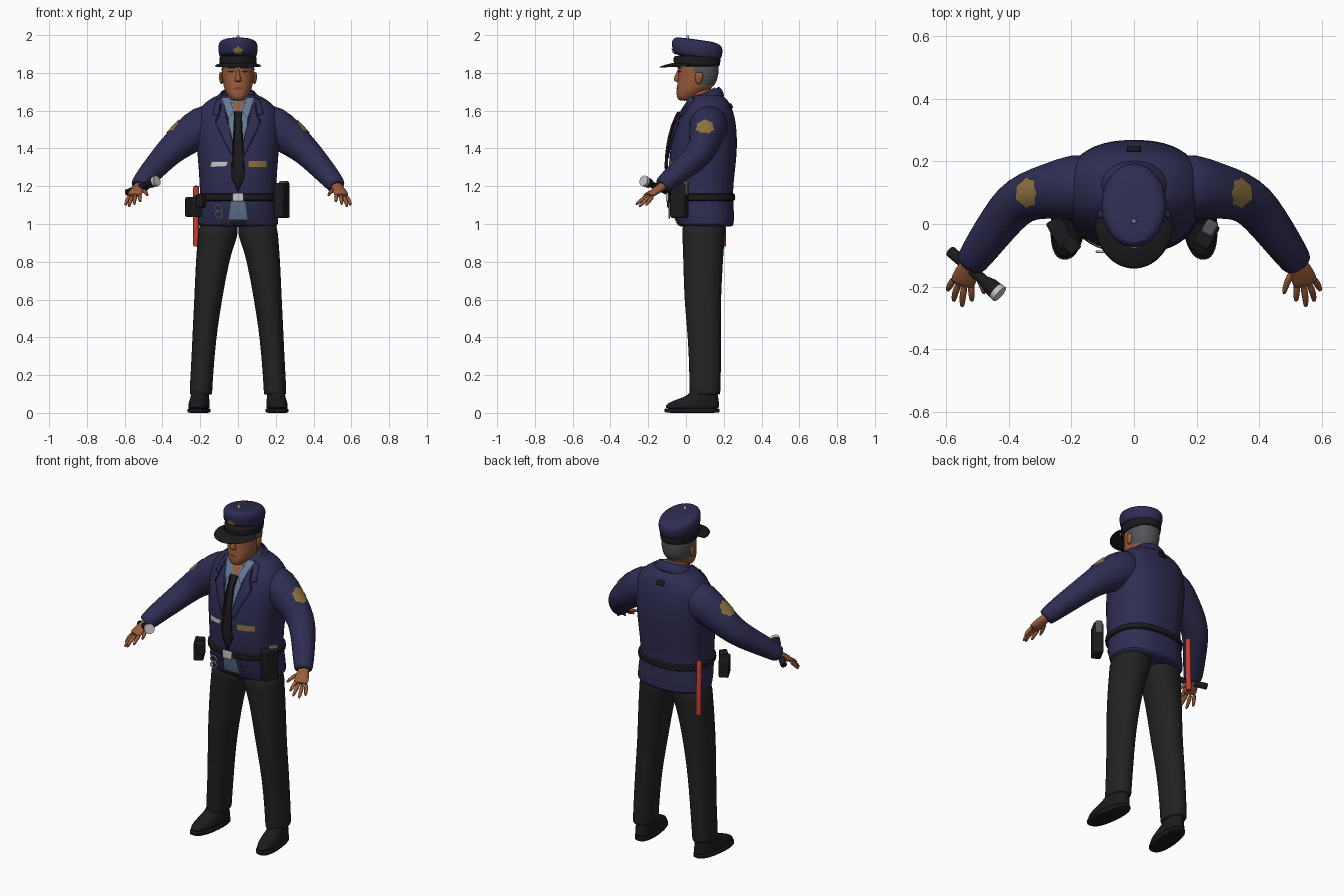
import bpy, bmesh
from math import sin, cos, pi, copysign, radians
from mathutils import Vector, Matrix
from mathutils.bvhtree import BVHTree

if "Cube" in bpy.data.objects:
    bpy.data.objects.remove(bpy.data.objects["Cube"])


def material(name, *rgb):
    m = bpy.data.materials.new(name)
    m.use_nodes = True
    m.diffuse_color = (*rgb, 1)
    m.node_tree.nodes["Principled BSDF"].inputs["Base Color"].default_value = (*rgb, 1)
    return m


navy = material("navy cloth", .028, .026, .085)
black = material("black cloth", .016, .016, .016)
leather = material("dark leather", .011, .011, .013)
skin = material("brown skin", .32, .105, .042)
lip = material("dark lips", .17, .05, .025)
grey = material("grey hair", .085, .09, .1)
red = material("red", .6, .05, .035)
gold = material("gold", .27, .17, .05)
silver = material("silver", .55, .55, .55)
shirt = material("pale blue shirt", .13, .19, .3)


def finish(bm, name, mats, mirror=False, sub=0, bevel=0, solid=0, angle=45):
    """Turn a bmesh into a smooth-shaded object with its modifiers."""
    bmesh.ops.recalc_face_normals(bm, faces=bm.faces)
    me = bpy.data.meshes.new(name)
    bm.to_mesh(me)
    bm.free()
    ob = bpy.data.objects.new(name, me)
    bpy.context.collection.objects.link(ob)
    for m in mats if isinstance(mats, list) else [mats]:
        me.materials.append(m)
    bpy.ops.object.select_all(action='DESELECT')
    ob.select_set(True)
    bpy.context.view_layer.objects.active = ob
    bpy.ops.object.shade_smooth_by_angle(angle=radians(angle))
    if solid:
        ob.modifiers.new("Thickness", 'SOLIDIFY').thickness = solid
    if bevel:
        b = ob.modifiers.new("Bevel", 'BEVEL')
        b.width, b.segments = bevel, 2
    if sub:
        ob.modifiers.new("Smooth", 'SUBSURF').levels = sub
        ob.modifiers["Smooth"].render_levels = sub
    if mirror:
        ob.modifiers.new("Mirror", 'MIRROR')
    return ob


def skin_loops(name, loops, mats, closed=True, caps=True, rule=None, **kw):
    """Bridge successive loops of points."""
    bm = bmesh.new()
    rows = [[bm.verts.new(p) for p in loop] for loop in loops]
    n = len(rows[0])
    for a, b in zip(rows, rows[1:]):
        for i in range(n if closed else n - 1):
            j = (i + 1) % n
            bm.faces.new((a[i], a[j], b[j], b[i]))
    if caps and closed:
        bm.faces.new(rows[0])
        bm.faces.new(rows[-1])
    if rule:
        for f in bm.faces:
            f.material_index = rule(f.calc_center_median())
    return finish(bm, name, mats, **kw)


def oval(n, power):
    for i in range(n):
        c, s = cos(2 * pi * i / n), sin(2 * pi * i / n)
        yield copysign(abs(c) ** (2 / power), c), copysign(abs(s) ** (2 / power), s)


def upright(name, rings, mats, power=2, n=24, tilt=0, turn=0, sub=1, **kw):
    """Loft of level rings: height, centre x, half width, front y, back y."""
    loops = []
    for z, cx, rx, y0, y1 in rings:
        loop = []
        for c, s in oval(n, power):
            dy = s * (y1 - y0) / 2
            y = (y0 + y1) / 2 + dy
            loop.append((cx + rx * c - turn * (y - .1), y, z + tilt * dy))
        loops.append(loop)
    return skin_loops(name, loops, mats, sub=sub, **kw)


def tube(name, path, mats, ref=(0, 0, 1), n=16, sub=1, **kw):
    """Loft along a path of x, y, z, half width, half height."""
    pts = [Vector(p[:3]) for p in path]
    loops = []
    for i, p in enumerate(path):
        t = (pts[min(i + 1, len(pts) - 1)] - pts[max(i - 1, 0)]).normalized()
        u = t.cross(Vector(ref)).normalized()
        v = u.cross(t)
        loops.append([pts[i] + u * c * p[3] + v * s * p[-1] for c, s in oval(n, 2)])
    return skin_loops(name, loops, mats, sub=sub, **kw)


def box(name, place, size, mat, yaw=0, bevel=.008, **kw):
    bm = bmesh.new()
    bmesh.ops.create_cube(bm, size=1, matrix=Matrix.Translation(place)
                          @ Matrix.Rotation(radians(yaw), 4, 'Z') @ Matrix.Diagonal((*size, 1)))
    return finish(bm, name, mat, bevel=bevel, angle=30, **kw)


def plate(name, outline, mat, target, lift=.004, origin=(0, -1, 0), aim=(0, 1, 0), **kw):
    """Thin plate wrapped on the target by casting its outline along aim."""
    tree = BVHTree.FromObject(target, bpy.context.evaluated_depsgraph_get())
    aim = Vector(aim).normalized()
    right = aim.cross(Vector((0, 0, 1))).normalized()
    up = right.cross(aim)
    bm = bmesh.new()
    bm.faces.new([bm.verts.new(Vector(origin) + right * a + up * b) for a, b in outline])
    bmesh.ops.triangulate(bm, faces=bm.faces)
    bmesh.ops.subdivide_edges(bm, edges=bm.edges, cuts=5, use_grid_fill=True)
    for v in list(bm.verts):
        hit = tree.ray_cast(v.co, aim)
        if hit[0]:
            v.co = hit[0] - aim * lift
        else:
            bm.verts.remove(v)
    return finish(bm, name, mat, **kw)


def rect(x0, x1, z0, z1):
    return [(x0, z0), (x1, z0), (x1, z1), (x0, z1)]


def star(x, z, r, points=6, inner=.65):
    return [(x + r * k * sin(a), z + r * k * cos(a)) for i in range(points * 2)
            for k, a in [((1, inner)[i % 2], pi * i / points)]]


# Jacket and sleeves
jacket = upright("jacket", [
    (.985, 0, .205, -.035, .245), (.99, 0, .215, -.045, .255), (1.06, 0, .213, -.07, .256),
    (1.14, 0, .203, -.083, .25), (1.22, 0, .204, -.092, .252), (1.35, 0, .215, -.092, .27),
    (1.46, 0, .222, -.075, .272), (1.54, 0, .225, -.05, .265), (1.6, 0, .215, -.02, .25),
    (1.645, 0, .175, .01, .23), (1.675, 0, .125, .035, .205), (1.69, 0, .09, .05, .175)],
    navy, power=2.4)
sleeve = tube("sleeves", [
    (.1, .125, 1.55, .1, .1), (.19, .12, 1.52, .108, .112), (.27, .105, 1.46, .09, .098),
    (.34, .09, 1.405, .08, .082), (.385, .06, 1.36, .076, .074), (.43, .005, 1.31, .068, .066),
    (.48, -.065, 1.255, .061, .058), (.52, -.122, 1.205, .052, .048),
    (.523, -.127, 1.2, .047, .043)], navy, mirror=True)
upright("jacket_collar", [(1.635, 0, .125, .02, .205), (1.67, 0, .112, .02, .195),
        (1.695, 0, .092, .025, .175)], navy, tilt=.45, caps=False, solid=.008)
upright("shirt_collar", [(1.63, 0, .095, .0, .165), (1.665, 0, .084, .0, .16),
        (1.69, 0, .074, .0, .155)], shirt, tilt=.45, caps=False, solid=.006)

# Shirt opening, lapels and tie
plate("shirt_front", [(-.085, 1.67), (0, 1.34), (.085, 1.67)], shirt, jacket)
plate("throat", [(-.045, 1.67), (0, 1.575), (.045, 1.67)], skin, jacket, lift=.008)
plate("collar_points", [(.05, 1.67), (.02, 1.6), (.05, 1.555), (.085, 1.67)], shirt,
      jacket, lift=.012, mirror=True)
plate("lapels", [(.08, 1.675), (.055, 1.56), (.012, 1.35), (.04, 1.37), (.118, 1.53),
      (.1, 1.57), (.135, 1.585), (.115, 1.66)], navy, jacket, lift=.012, mirror=True, solid=.008)
plate("tie", [(-.02, 1.595), (-.015, 1.555), (-.036, 1.25), (0, 1.17), (.036, 1.25),
      (.015, 1.555), (.02, 1.595)], leather, jacket, lift=.017, solid=.009)
plate("shirt_tail", [(-.05, 1.025), (.05, 1.025), (.035, 1.13), (-.035, 1.13)], shirt, jacket)
plate("jacket_hem_gap", [(-.03, .98), (.03, .98), (.05, 1.025), (-.05, 1.025)], black, jacket)

# Chest plates, arm patches and collar tag
plate("name_plate", [(-.15, 1.3), (-.06, 1.305), (-.05, 1.33), (-.14, 1.33)], silver, jacket, solid=.004)
plate("service_plate", rect(.055, .15, 1.302, 1.334), gold, jacket)
plate("pocket_flaps", rect(.065, .165, 1.075, 1.1), navy, jacket, lift=.007, mirror=True)
plate("arm_patches", star(0, 0, .052, 7, .85), gold, sleeve, origin=(.83, .1, 2), aim=(-1, 0, -1),
      mirror=True)
plate("collar_tag", rect(-.022, .022, 1.615, 1.64), leather, jacket, lift=.009,
      origin=(0, 1, 0), aim=(0, -1, 0), solid=.008)

# Belt and its gear
upright("belt", [(z, 0, .217 - d, -.096 + d, .263 - d) for z, d in
        [(1.12, .012), (1.122, 0), (1.162, 0), (1.164, .012)]], leather, power=2.4)
box("buckle", (0, -.1, 1.142), (.06, .014, .046), silver, bevel=.004)
box("left_holster", (.232, -.035, 1.125), (.055, .085, .185), leather, yaw=-28)
box("radio", (.243, -.012, 1.19), (.04, .05, .075), grey, yaw=-28)
box("right_pouch", (-.235, -.03, 1.09), (.055, .1, .105), leather, yaw=28)
box("rear_right_pouch", (-.2, -.07, 1.12), (.045, .05, .07), leather, yaw=45)
tube("baton", [(-.222, .19, 1.2, .014), (-.222, .192, 1.19, .015), (-.222, .197, .89, .015),
     (-.222, .197, .88, .014)], red, ref=(0, 1, 0), sub=0)
for k, z in enumerate((1.085, 1.05)):
    tube("cuff_ring_" + str(k + 1), [(-.1 + .019 * cos(a * pi / 8), -.088, z + .019 * sin(a * pi / 8), .004)
         for a in range(17)], silver, ref=(0, 1, 0), n=8, sub=0)

# Trousers and shoes
upright("trouser_legs", [
    (1.03, .1, .1, -.02, .215), (.95, .105, .108, -.022, .208), (.9, .116, .1, -.018, .203),
    (.8, .136, .088, -.015, .196), (.6, .158, .074, -.01, .185), (.45, .174, .066, .005, .185),
    (.3, .185, .061, .015, .187), (.13, .196, .06, .018, .183), (.1, .196, .06, .018, .182),
    (.095, .196, .055, .022, .178)], black, power=2.2, mirror=True)
upright("shoes", [(.02, .2, .052, -.105, .173), (.03, .2, .055, -.112, .177),
    (.05, .2, .054, -.1, .176), (.068, .2, .051, -.06, .174), (.085, .2, .048, -.005, .17),
    (.11, .2, .046, .025, .167), (.13, .2, .044, .03, .165)], leather, power=2.3, turn=.1, mirror=True)
upright("shoe_soles", [(0, .2, .055, -.108, .176), (.003, .2, .058, -.115, .18),
    (.022, .2, .058, -.116, .18), (.025, .2, .055, -.112, .176)], leather, power=2.4, turn=.1,
    mirror=True)

# Hands
tube("palms", [(.505, -.095, 1.225, .03, .025), (.522, -.125, 1.2, .029, .023),
     (.533, -.15, 1.182, .038, .021), (.547, -.185, 1.158, .042, .018),
     (.55, -.195, 1.15, .036, .012)], skin, mirror=True)
fingers = {"index": [(.52, -.185, 1.158), (.52, -.222, 1.14), (.518, -.25, 1.115)],
           "middle": [(.54, -.19, 1.155), (.549, -.235, 1.13), (.549, -.268, 1.1)],
           "ring": [(.558, -.185, 1.15), (.573, -.222, 1.12), (.577, -.25, 1.088)],
           "little": [(.572, -.172, 1.15), (.59, -.197, 1.122), (.596, -.214, 1.095)],
           "thumb": [(.512, -.145, 1.185), (.488, -.185, 1.17), (.478, -.228, 1.15)]}
for label, joints in fingers.items():
    tube(label + "_fingers", [(*p, r) for p, r in zip(joints, (.013, .0115, .008))], skin,
         n=8, mirror=True)

# Torch held in the right hand
tail, head_end = Vector((-.59, -.085, 1.165)), Vector((-.432, -.222, 1.228))
tube("torch", [(*tail.lerp(head_end, f), r) for f, r in
     [(0, .014), (.02, .018), (.7, .017), (.82, .026), (1, .028)]], leather, sub=0)
tube("torch_lens", [(*tail.lerp(head_end, f), r) for f, r in [(.94, .0285), (1.02, .0285)]],
     silver, sub=0)

# Head with grey hair at the back and sides
upright("neck", [(1.56, 0, .065, .015, .15), (1.65, 0, .06, .012, .145), (1.74, 0, .06, .015, .145)], skin)
head = upright("head", [
    (1.652, 0, .025, -.035, .02), (1.665, 0, .042, -.047, .05), (1.69, 0, .06, -.051, .09),
    (1.715, 0, .072, -.049, .13), (1.735, 0, .077, -.047, .152), (1.755, 0, .081, -.045, .162),
    (1.775, 0, .084, -.043, .168), (1.795, 0, .086, -.041, .172), (1.82, 0, .087, -.043, .174),
    (1.85, 0, .086, -.043, .174), (1.88, 0, .08, -.04, .17)], [skin, grey], power=2.15, n=32,
    rule=lambda c: int(c.z > 1.73 and c.y > (.085 if c.z < 1.79 else .035)))
upright("nose", [(1.752, 0, .015, -.05, -.03), (1.757, 0, .02, -.064, -.03),
        (1.768, 0, .016, -.068, -.03), (1.8, 0, .009, -.052, -.03), (1.82, 0, .008, -.044, -.03)],
        skin, n=12)
upright("ears", [(1.74, .086, .006, .055, .075), (1.755, .089, .01, .05, .085),
        (1.79, .092, .011, .045, .095), (1.805, .09, .006, .055, .085)], skin, n=12, mirror=True)
plate("eyes", [(.018, 1.806), (.035, 1.801), (.056, 1.806), (.036, 1.814)], leather, head,
      lift=.002, mirror=True)
plate("eyebrows", [(.014, 1.822), (.06, 1.823), (.045, 1.834), (.014, 1.829)], leather, head,
      lift=.004, mirror=True)
plate("lips", [(-.03, 1.717), (0, 1.708), (.03, 1.717), (.01, 1.725), (-.01, 1.725)], lip, head,
      lift=.003)

# Peaked cap
upright("cap_band", [(1.832, 0, .09, -.055, .172), (1.834, 0, .099, -.066, .182),
        (1.888, 0, .101, -.068, .185), (1.892, 0, .095, -.06, .178)], leather)
crown = upright("cap_crown", [(1.878, 0, .096, -.064, .18), (1.895, 0, .102, -.07, .188),
        (1.93, 0, .106, -.077, .197), (1.955, 0, .104, -.075, .193), (1.972, 0, .09, -.062, .17),
        (1.978, 0, .06, -.035, .13)], navy, tilt=-.13)
arc = [pi + pi * i / 24 for i in range(25)]
skin_loops("cap_peak", [[(rx * cos(a), cy + ry * sin(a), z - drop * sin(a) ** 2) for a in arc]
           for rx, cy, ry, z, drop in [(.092, .03, .09, 1.852, -.004), (.115, .012, .13, 1.845, .004),
                                       (.126, .0, .145, 1.837, .006)]],
           leather, closed=False, solid=.007, sub=1)
plate("cap_badge", star(0, 1.918, .027, 5, .6), gold, crown, lift=.005)
upright("cap_button", [(1.97, 0, .008, .0, .016), (1.992, 0, .008, .0, .016),
        (2, 0, .004, .004, .012)], silver, n=10, sub=0)
